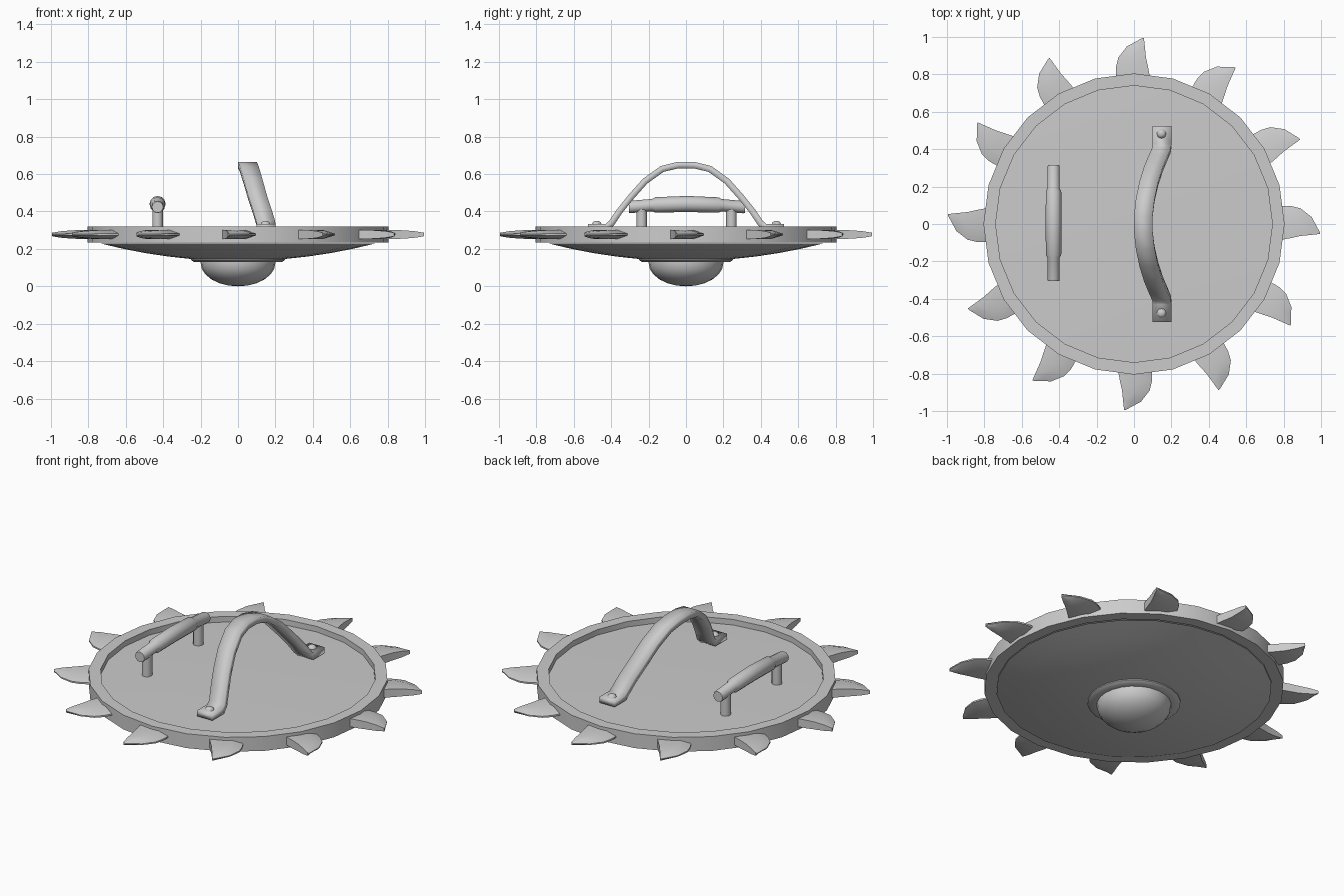
import bpy, bmesh, math
from mathutils import Matrix

old = bpy.data.objects.get("Cube")
if old:
    bpy.data.objects.remove(old, do_unlink=True)

steel = bpy.data.materials.new("steel_grey")
steel.use_nodes = True
GREY = (0.6, 0.6, 0.6, 1)
steel.diffuse_color = GREY
steel.node_tree.nodes["Principled BSDF"].inputs["Base Color"].default_value = GREY


def finish(name, bm, angle=35):
    """Turn a bmesh into a shaded object."""
    bmesh.ops.remove_doubles(bm, verts=bm.verts, dist=0.0001)
    bmesh.ops.recalc_face_normals(bm, faces=bm.faces)
    mesh = bpy.data.meshes.new(name)
    bm.to_mesh(mesh)
    bm.free()
    obj = bpy.data.objects.new(name, mesh)
    bpy.context.collection.objects.link(obj)
    mesh.materials.append(steel)
    bpy.ops.object.select_all(action="DESELECT")
    obj.select_set(True)
    bpy.context.view_layer.objects.active = obj
    bpy.ops.object.shade_smooth_by_angle(angle=math.radians(angle))
    return obj


def lathe(name, profile, sides, closed=False, matrix=None):
    """Revolve (radius, height) points about the z axis."""
    bm = bmesh.new()
    verts = [bm.verts.new((r, 0, z)) for r, z in profile]
    pairs = list(zip(verts, verts[1:] + verts[:1]))
    edges = [bm.edges.new(p) for p in (pairs if closed else pairs[:-1])]
    bmesh.ops.spin(bm, geom=verts + edges, cent=(0, 0, 0), axis=(0, 0, 1),
                   angle=math.tau, steps=sides, use_merge=True)
    if matrix:
        bm.transform(matrix)
    return finish(name, bm)


# Shield body: rim, inner floor, dished underside
lathe("rim", [(0.805, 0.235), (0.805, 0.32), (0.74, 0.32), (0.74, 0.235)], 24, True)
lathe("floor", [(0, 0.295), (0.4, 0.294), (0.745, 0.287)], 24)
dish = [(0.74 * i / 6, 0.135 + 0.095 * (i / 6) ** 2) for i in range(7)]
lathe("underside", dish, 24)

# Central boss underneath
lathe("boss_ring", [(0.25, 0.16), (0.25, 0.14), (0.235, 0.13), (0.195, 0.13)], 24)
dome = [(0.2 * math.sin(a), 0.125 - 0.125 * math.cos(a))
        for a in (math.pi / 2 * i / 6 for i in range(7))]
lathe("boss_dome", dome + [(0.2, 0.14)], 24)

# Curved blades: rows of (radius, cut edge, ridge, outer edge, half thickness)
BLADE = [(0.77, -0.088, 0.04, 0.097, 0.024),
         (0.84, -0.075, 0.035, 0.096, 0.024),
         (0.89, -0.064, 0.02, 0.084, 0.022),
         (0.95, -0.058, -0.01, 0.037, 0.017),
         (0.995, -0.053, -0.05, -0.046, 0.009)]
for k in range(12):
    bm = bmesh.new()
    rows = []
    for r, cut, ridge, outer, h in BLADE:
        ring = [(cut, -h), (ridge, -h), (outer, -h * 0.2),
                (outer, h * 0.2), (ridge, h), (cut, h)]
        rows.append([bm.verts.new((r, t, 0.277 + z)) for t, z in ring])
    for a, b in zip(rows, rows[1:]):
        for i in range(6):
            j = (i + 1) % 6
            bm.faces.new((a[i], a[j], b[j], b[i]))
    bm.faces.new(rows[0])
    bm.faces.new(rows[-1])
    bm.transform(Matrix.Rotation(math.tau * k / 12, 4, "Z"))
    finish(f"blade_{k + 1}", bm, 30)

# Arm strap: half path of (x, y, z) mirrored to the other side
HALF = [(0.1, 0.525, 0.333), (0.1, 0.43, 0.333), (0.098, 0.41, 0.35),
        (0.08, 0.37, 0.41), (0.055, 0.31, 0.485), (0.03, 0.23, 0.575),
        (0.01, 0.135, 0.643), (0, 0.045, 0.665)]
path = HALF + [(x, -y, z) for x, y, z in reversed(HALF)]
bm = bmesh.new()
pairs = [(bm.verts.new((x, y, z)), bm.verts.new((x + 0.1, y, z))) for x, y, z in path]
for (a, b), (c, d) in zip(pairs, pairs[1:]):
    bm.faces.new((a, b, d, c))
strap = finish("arm_strap", bm, 50)
if strap.data.polygons[0].normal.z < 0:
    strap.data.flip_normals()
solid = strap.modifiers.new("thickness", "SOLIDIFY")
solid.thickness = 0.034
solid.offset = -1
solid.use_even_offset = True

# Strap rivets and grip posts
for side, y in (("front", -1), ("back", 1)):
    lathe("rivet_" + side, [(0.026, 0.33), (0.022, 0.341), (0.012, 0.348), (0, 0.35)], 12,
          matrix=Matrix.Translation((0.147, 0.48 * y + 0.003, 0)))
    lathe("grip_post_" + side, [(0.028, 0.28), (0.028, 0.43)], 12,
          matrix=Matrix.Translation((-0.43, 0.24 * y + 0.003, 0)))

# Grip bar: swollen middle, slimmer drooping ends
bar = [(0, -0.31), (0.03, -0.31), (0.033, -0.3), (0.033, -0.185), (0.041, -0.17),
       (0.043, 0), (0.041, 0.17), (0.033, 0.185), (0.033, 0.3), (0.03, 0.31), (0, 0.31)]
grip = lathe("grip_bar", bar, 12,
             matrix=Matrix.Translation((-0.43, 0.005, 0.44)) @ Matrix.Rotation(math.pi / 2, 4, "X"))
for v in grip.data.vertices:
    v.co.z -= 0.18 * v.co.y ** 2
